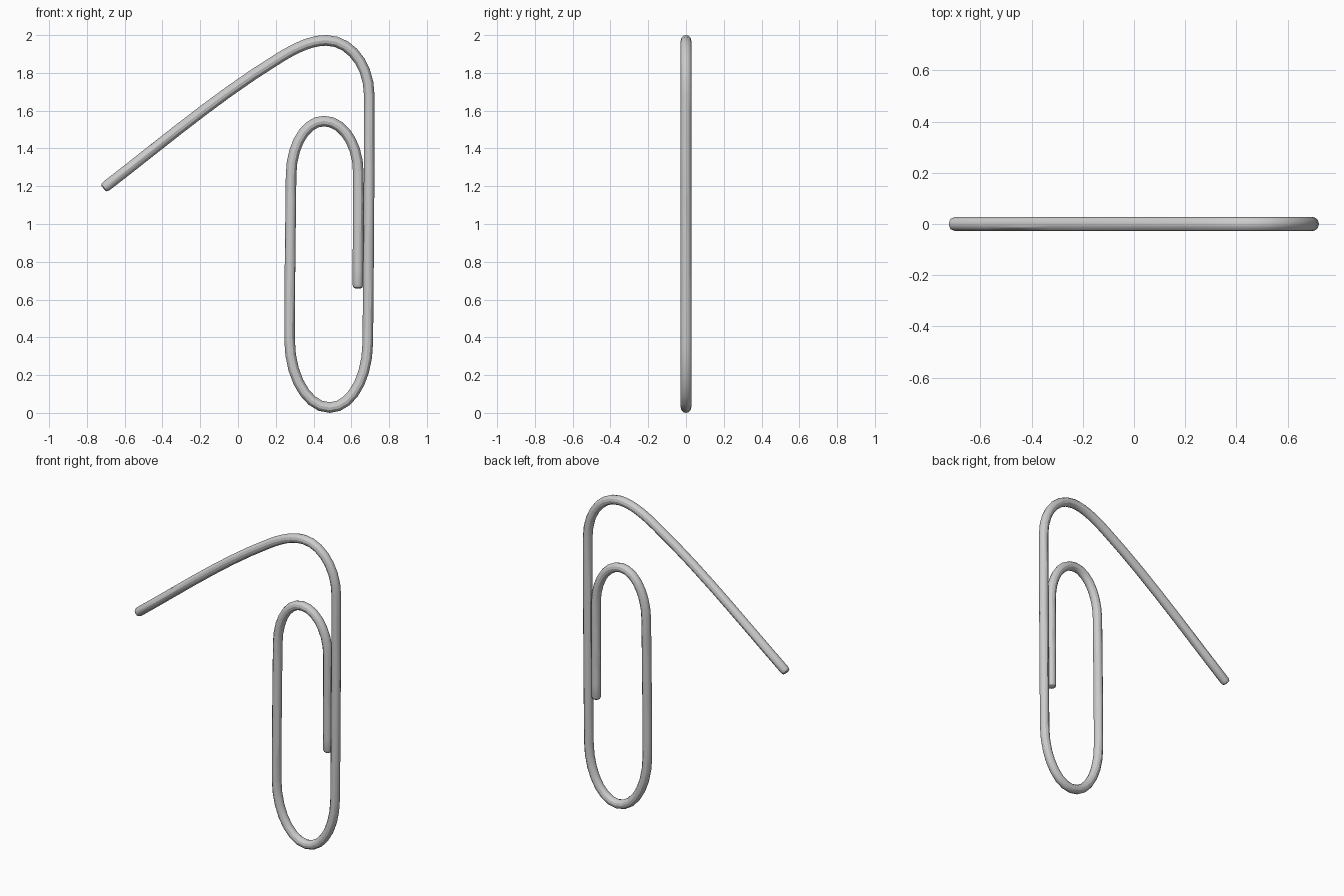
import bpy
from mathutils import Vector

if "Cube" in bpy.data.objects:
    bpy.data.objects.remove(bpy.data.objects["Cube"])

R = 0.028  # wire radius

# Wire path in the XZ plane: x, z, tangent x, tangent z, relative radius
path = [
    (-0.713, 1.189, 0.792, 0.61, 0.55),   # rounded tip of the bent-out arm
    (-0.709, 1.192, 0.792, 0.61, 0.85),
    (-0.698, 1.200, 0.792, 0.61, 1),
    (0.22, 1.880, 0.85, 0.52, 1),
    (0.468, 1.972, 1, 0, 1),              # outer top bend
    (0.695, 1.68, 0, -1, 1),
    (0.687, 0.37, -0.01, -1, 1),
    (0.485, 0.028, -1, 0, 1),             # bottom bend
    (0.273, 0.39, 0, 1, 1),
    (0.281, 1.26, 0.01, 1, 1),
    (0.455, 1.545, 1, 0, 1),              # inner top bend
    (0.637, 1.27, 0, -1, 1),
    (0.635, 0.675, 0, -1, 1),
    (0.635, 0.664, 0, -1, 0.85),          # rounded inner tip
    (0.635, 0.659, 0, -1, 0.55),
]

curve = bpy.data.curves.new("clip_wire", "CURVE")
curve.dimensions = "3D"
curve.resolution_u = 7
curve.bevel_depth = R
curve.bevel_resolution = 4
curve.use_fill_caps = True
spline = curve.splines.new("BEZIER")
spline.bezier_points.add(len(path) - 1)


def handle_length(p, q, tp, tq):
    # quarter-ellipse handles at bends, one third of the span on straights
    d = q - p
    if abs(tp.dot(tq)) < 0.3:
        return 0.552 * abs(d.dot(tp)), 0.552 * abs(d.dot(tq))
    return d.length / 3, d.length / 3


pos = [Vector((x, 0, z)) for x, z, *_ in path]
tan = [Vector((p[2], 0, p[3])).normalized() for p in path]
for i, bp in enumerate(spline.bezier_points):
    bp.handle_left_type = bp.handle_right_type = "FREE"
    bp.co = bp.handle_left = bp.handle_right = pos[i]
    bp.radius = path[i][4]
for i in range(len(path) - 1):
    a, b = handle_length(pos[i], pos[i + 1], tan[i], tan[i + 1])
    spline.bezier_points[i].handle_right = pos[i] + tan[i] * a
    spline.bezier_points[i + 1].handle_left = pos[i + 1] - tan[i + 1] * b

wire = bpy.data.objects.new("clip_wire", curve)
bpy.context.collection.objects.link(wire)
bpy.context.view_layer.objects.active = wire
wire.select_set(True)
bpy.ops.object.convert(target="MESH")
bpy.ops.object.shade_smooth_by_angle()
